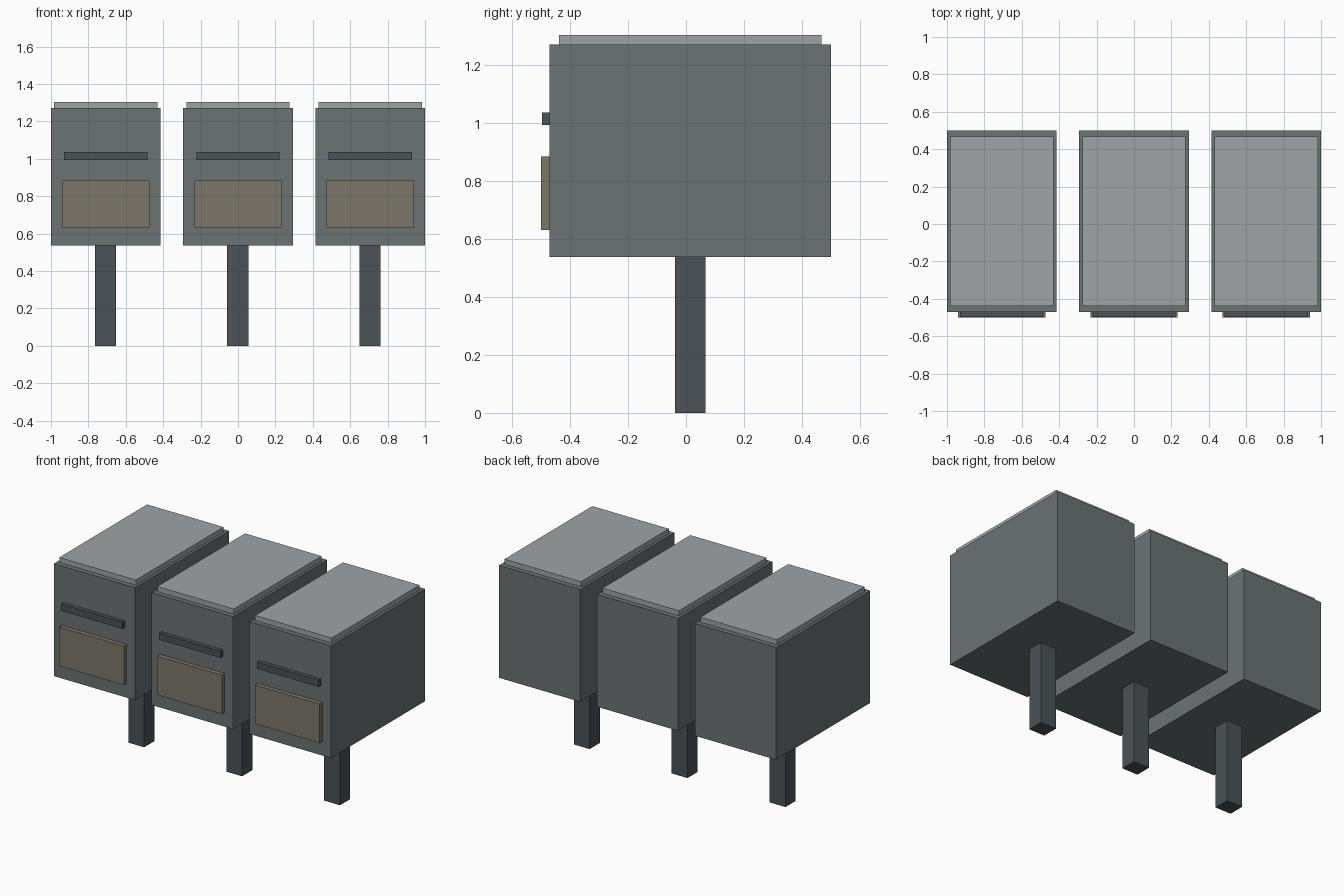
import bpy

if "Cube" in bpy.data.objects:
    bpy.data.objects.remove(bpy.data.objects["Cube"])


def material(name, rgb):
    m = bpy.data.materials.new(name)
    m.diffuse_color = (*rgb, 1)
    m.use_nodes = True
    m.node_tree.nodes["Principled BSDF"].inputs["Base Color"].default_value = m.diffuse_color
    return m


body_mat = material("body_grey", (0.15, 0.17, 0.175))
lid_mat = material("lid_grey", (0.35, 0.37, 0.38))
panel_mat = material("panel_tan", (0.20, 0.185, 0.145))
dark_mat = material("dark_steel", (0.07, 0.085, 0.092))


def box(name, cx, half_x, y, z, mat):
    """Box centred on cx, spanning the y and z ranges."""
    bpy.ops.mesh.primitive_cube_add(
        size=1, location=(cx, sum(y) / 2, sum(z) / 2))
    ob = bpy.context.object
    ob.name = name
    ob.scale = (2 * half_x, y[1] - y[0], z[1] - z[0])
    bpy.ops.object.transform_apply(location=False, rotation=False, scale=True)
    ob.data.materials.append(mat)


# Row of three identical post boxes
for i in range(3):
    cx = (i - 1) * 0.707
    n = i + 1
    box(f"post_{n}", cx - 0.001, 0.057, (-0.038, 0.067), (0, 0.537), dark_mat)
    box(f"body_{n}", cx, 0.293, (-0.471, 0.5), (0.537, 1.27), body_mat)
    box(f"lid_{n}", cx, 0.276, (-0.438, 0.467), (1.27, 1.303), lid_mat)
    box(f"slot_bar_{n}", cx, 0.222, (-0.497, -0.471), (0.992, 1.036), dark_mat)
    box(f"door_panel_{n}", cx, 0.233, (-0.5, -0.471), (0.63, 0.884), panel_mat)
